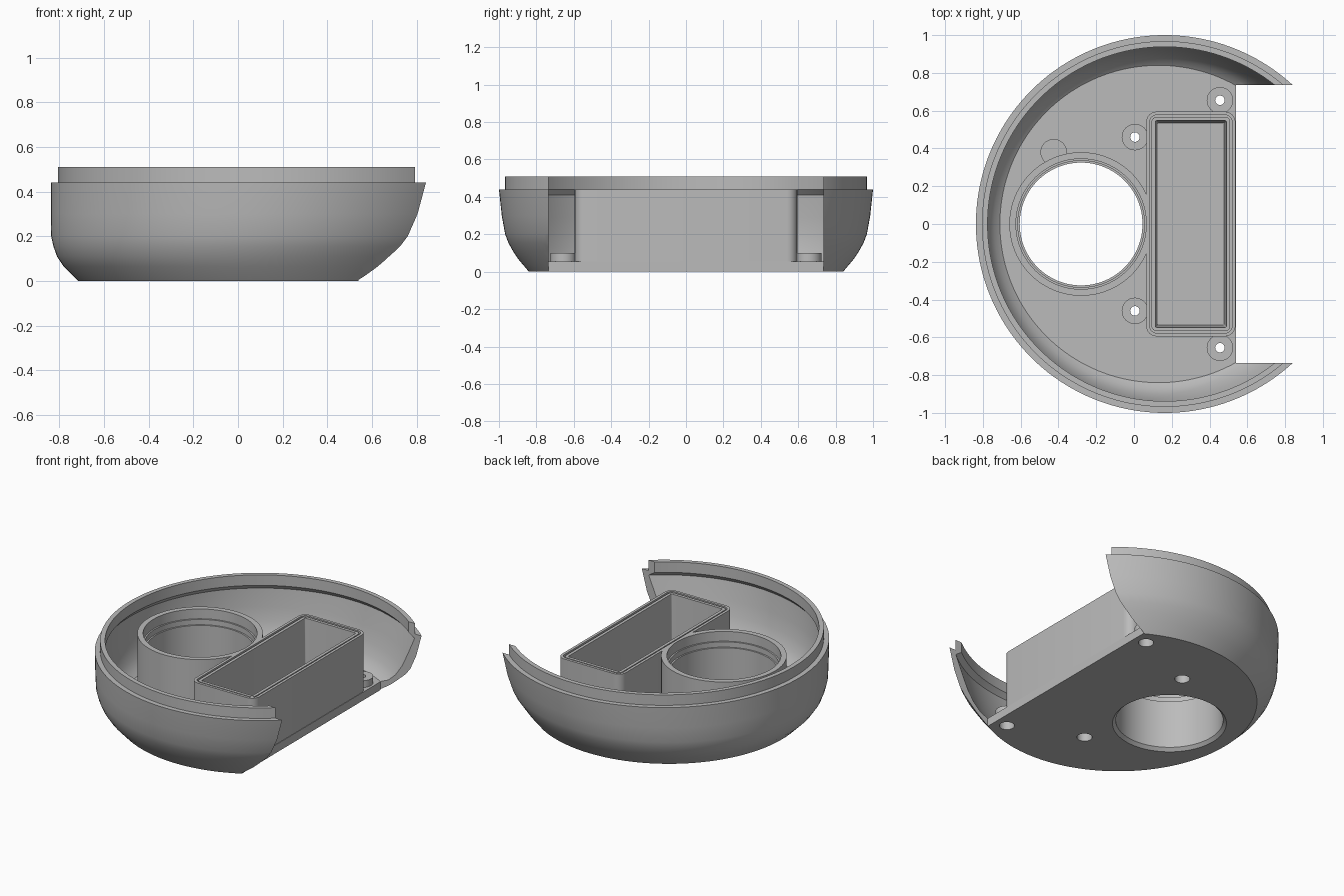
import bpy, bmesh, math

cube = bpy.data.objects.get("Cube")
if cube:
    bpy.data.objects.remove(cube, do_unlink=True)

grey = bpy.data.materials.new("plain_grey")
grey.use_nodes = True
COLOR = (0.5, 0.5, 0.5, 1)
grey.diffuse_color = COLOR
grey.node_tree.nodes["Principled BSDF"].inputs["Base Color"].default_value = COLOR


def loft(name, rings, closed=False):
    """Join equal-length rings of points; cap the ends or close the loop."""
    bm = bmesh.new()
    loops = [[bm.verts.new(p) for p in ring] for ring in rings]
    pairs = list(zip(loops, loops[1:]))
    if closed:
        pairs.append((loops[-1], loops[0]))
    else:
        bm.faces.new(loops[0])
        bm.faces.new(loops[-1])
    n = len(loops[0])
    for a, b in pairs:
        for i in range(n):
            j = (i + 1) % n
            bm.faces.new((a[i], a[j], b[j], b[i]))
    bmesh.ops.recalc_face_normals(bm, faces=bm.faces)
    mesh = bpy.data.meshes.new(name)
    bm.to_mesh(mesh)
    bm.free()
    obj = bpy.data.objects.new(name, mesh)
    bpy.context.collection.objects.link(obj)
    mesh.materials.append(grey)
    return obj


def circle(r, z, cx=0, cy=0, n=64):
    return [(cx + r * math.cos(math.tau * i / n), cy + r * math.sin(math.tau * i / n), z)
            for i in range(n)]


def rounded_rect(x0, x1, hy, r, z):
    """Rounded rectangle symmetric about y = 0."""
    pts = []
    corners = [(x1 - r, hy - r), (x0 + r, hy - r), (x0 + r, r - hy), (x1 - r, r - hy)]
    for k, (cx, cy) in enumerate(corners):
        for i in range(7):
            a = math.pi / 2 * (k + i / 6)
            pts.append((cx + r * math.cos(a), cy + r * math.sin(a), z))
    return pts


def cut(obj, cutter):
    mod = obj.modifiers.new("cut", 'BOOLEAN')
    mod.operation = 'DIFFERENCE'
    mod.solver = 'EXACT'
    mod.object = cutter
    cutter.hide_render = True
    bpy.context.view_layer.objects.active = obj
    bpy.ops.object.modifier_apply(modifier=mod.name)
    bpy.data.objects.remove(cutter, do_unlink=True)


# Bowl: radius, height and leftmost x of each ring, outside then inside
outer = [(.84, 0, -.715), (.895, .065, -.78), (.925, .11, -.81), (.95, .155, -.826),
         (.967, .2, -.836), (.985, .3, -.837), (1, .44, -.837),
         (.968, .44, -.805), (.968, .51, -.805)]
inner = [(.938, .51, -.775), (.938, .44, -.775), (.965, .41, -.80), (.945, .29, -.80),
         (.925, .2, -.79), (.9, .13, -.77), (.87, .08, -.74), (.84, .055, -.71)]
shell = loft("bowl_shell", [circle(r, z, left + r, 0, 160) for r, z, left in outer + inner])

# Flat open side, round opening and screw holes
HOLE_X = -.28
screws = [(.455, .655), (.005, .46), (.005, -.46), (.455, -.655)]
cut(shell, loft("side_cutter", [[(.54, -.735, z), (2, -.735, z), (2, .735, z), (.54, .735, z)]
                                for z in (-1, 1)]))
cut(shell, loft("opening_cutter", [circle(.35, z, HOLE_X) for z in (-1, 1)]))
for x, y in screws:
    cut(shell, loft("screw_cutter", [circle(.046, z, x, y, 32) for z in (-.1, .2)]))

# Round collar with stepped bore
collar = [(.345, 0), (.325, .02), (.325, .34), (.335, .34), (.335, .375), (.345, .375),
          (.345, .44), (.38, .44), (.38, .04), (.36, .0)]
tube = loft("round_collar", [circle(r, z, HOLE_X, 0, 96) for r, z in collar], closed=True)
cut(tube, loft("collar_cutter", [[(.08, -1, z), (1, -1, z), (1, 1, z), (.08, 1, z)]
                                 for z in (-1, 1)]))

# Rectangular tray with a seat and a groove round its rim
X0, X1, HY = .065, .537, .595
steps = [(0, .003), (0, .44), (.018, .44), (.018, .425), (.028, .425), (.028, .437),
         (.048, .437), (.06, .05)]
tray = loft("rectangular_tray", [rounded_rect(X0 + d, X1 - d, HY - d, max(.055 - d, .006), z)
                                 for d, z in steps])

# Screw bosses with counterbores
boss = [(.046, .002), (.046, .07), (.025, .07), (.025, .1), (.07, .1), (.07, .002)]
bosses = [loft("screw_boss", [circle(r, z, x, y, 32) for r, z in boss], closed=True)
          for x, y in screws]

# Small pad beside the collar
pad = loft("locating_pad", [circle(.07, z, -.425, .38, 32) for z in (.02, .085)])
cut(pad, loft("pad_cutter", [circle(.36, z, HOLE_X) for z in (-1, 1)]))

# Smooth curved walls, sharp edges kept
for obj in [shell, tube, tray, pad] + bosses:
    bpy.ops.object.select_all(action='DESELECT')
    obj.select_set(True)
    bpy.context.view_layer.objects.active = obj
    bpy.ops.object.shade_smooth_by_angle(angle=math.radians(25))
